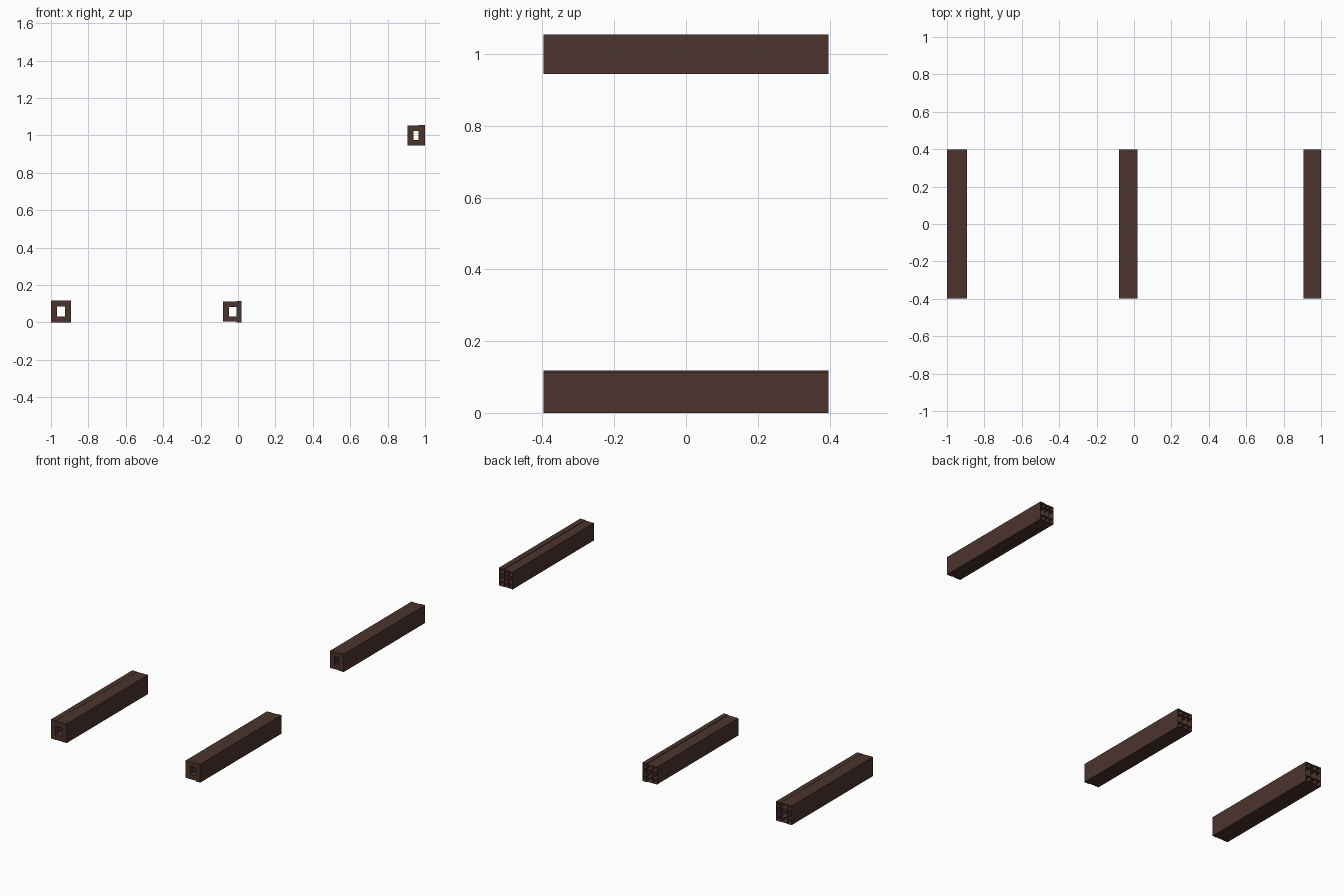
import bpy, bmesh

if "Cube" in bpy.data.objects:
    bpy.data.objects.remove(bpy.data.objects["Cube"])

wood = bpy.data.materials.new("dark_brown")
wood.diffuse_color = (0.071, 0.034, 0.026, 1)
wood.use_nodes = True
wood.node_tree.nodes["Principled BSDF"].inputs["Base Color"].default_value = wood.diffuse_color

Y0, Y1 = -0.397, 0.397


def board(name, x0, x1, z0, z1):
    """Long hollow board, capped at the front and open at the back."""
    bm = bmesh.new()
    bmesh.ops.create_cube(bm, size=1)
    for v in bm.verts:
        v.co.x = x1 if v.co.x > 0 else x0
        v.co.y = Y1 if v.co.y > 0 else Y0
        v.co.z = z1 if v.co.z > 0 else z0
    back = [f for f in bm.faces if all(v.co.y > 0 for v in f.verts)]
    bmesh.ops.delete(bm, geom=back, context='FACES_ONLY')
    me = bpy.data.meshes.new(name)
    bm.to_mesh(me)
    bm.free()
    me.materials.append(wood)
    ob = bpy.data.objects.new(name, me)
    bpy.context.collection.objects.link(ob)


def beam(name, outer, hole, left_z, right_z):
    """Square beam of four boards crossing at the corners."""
    x0, x1, z0, z1 = outer
    hx0, hx1, hz0, hz1 = hole
    board(name + "_left", x0, hx0, *left_z)
    board(name + "_right", hx1, x1, *right_z)
    board(name + "_bottom", x0 + 0.001, x1 - 0.001, z0, hz0)
    board(name + "_top", x0 + 0.001, x1 - 0.001, hz1, z1)


# Low left, low middle and raised right beams
beam("left_beam", (-1.0, -0.893, 0.001, 0.117), (-0.968, -0.925, 0.033, 0.086),
     (0.0, 0.118), (0.0, 0.118))
beam("middle_beam", (-0.08, 0.02, 0.004, 0.111), (-0.047, -0.009, 0.033, 0.082),
     (0.005, 0.110), (0.0, 0.114))
beam("right_beam", (0.906, 1.0, 0.947, 1.052), (0.938, 0.966, 0.976, 1.024),
     (0.946, 1.05), (0.945, 1.055))
